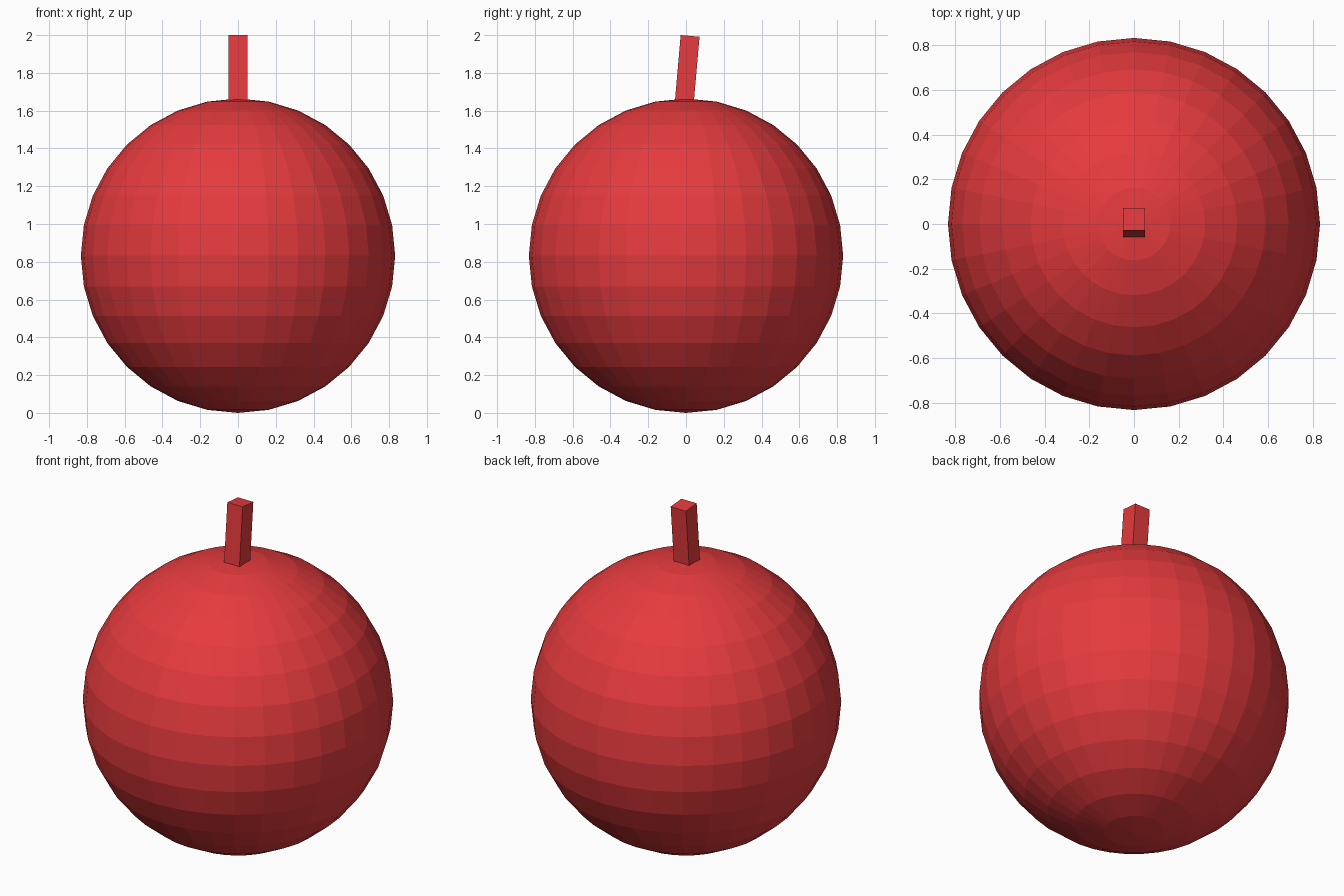
import bpy
import math

if "Cube" in bpy.data.objects:
    bpy.data.objects.remove(bpy.data.objects["Cube"])

R = 0.832  # body radius

red = bpy.data.materials.new("red")
red.diffuse_color = (0.79, 0.043, 0.047, 1)
red.use_nodes = True
red.node_tree.nodes["Principled BSDF"].inputs["Base Color"].default_value = red.diffuse_color

# Round faceted body resting on the ground
bpy.ops.mesh.primitive_uv_sphere_add(segments=32, ring_count=16, radius=R, location=(0, 0, R))
body = bpy.context.object
body.name = "round_body"
body.data.materials.append(red)

# Square stem, sunk into the body and leaning slightly towards the back
bpy.ops.mesh.primitive_cube_add(size=1, location=(0, 0, 2.1 * R), rotation=(-math.radians(5), 0, 0))
stem = bpy.context.object
stem.name = "stem"
stem.scale = (0.1, 0.1, 0.6 * R)
stem.data.materials.append(red)
bpy.ops.object.transform_apply(location=False, rotation=False, scale=True)
